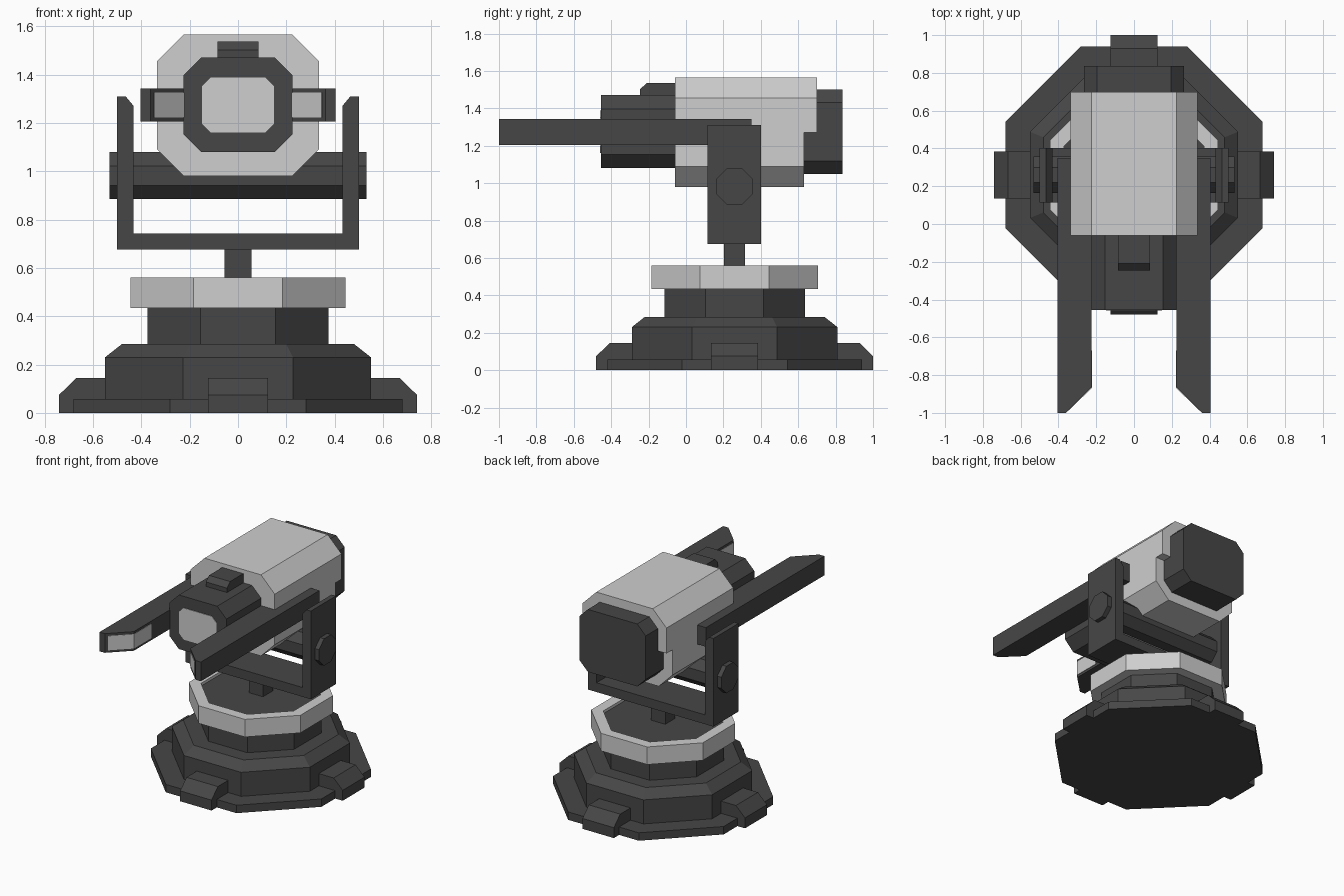
import bpy, bmesh, math

if "Cube" in bpy.data.objects:
    bpy.data.objects.remove(bpy.data.objects["Cube"])

CY = 0.26  # turntable axis in y


def material(name, v):
    m = bpy.data.materials.new(name)
    m.diffuse_color = (v, v, v, 1)
    m.use_nodes = True
    m.node_tree.nodes["Principled BSDF"].inputs["Base Color"].default_value = m.diffuse_color
    return m


DARK = material("dark_grey", 0.062)
LIGHT = material("light_grey", 0.62)


def finish(name, bm, mat):
    bmesh.ops.recalc_face_normals(bm, faces=bm.faces)
    me = bpy.data.meshes.new(name)
    bm.to_mesh(me)
    bm.free()
    me.materials.append(mat)
    ob = bpy.data.objects.new(name, me)
    bpy.context.collection.objects.link(ob)
    return ob


def prism_bm(pts, axis, lo, hi):
    """Extrude a 2D outline along an axis (x: y,z  y: x,z  z: x,y)."""
    place = {"x": lambda a, b, t: (t, a, b),
             "y": lambda a, b, t: (a, t, b),
             "z": lambda a, b, t: (a, b, t)}[axis]
    bm = bmesh.new()
    r = [[bm.verts.new(place(a, b, t)) for a, b in pts] for t in (lo, hi)]
    n = len(pts)
    bm.faces.new(r[0])
    bm.faces.new(r[1])
    for i in range(n):
        j = (i + 1) % n
        bm.faces.new((r[0][i], r[0][j], r[1][j], r[1][i]))
    return bm


def prism(name, pts, axis, lo, hi, mat=DARK):
    return finish(name, prism_bm(pts, axis, lo, hi), mat)


def chamfered(w, z0, z1, c):
    """Rectangle of half width w with cut corners."""
    return [(-w + c, z0), (w - c, z0), (w, z0 + c), (w, z1 - c),
            (w - c, z1), (-w + c, z1), (-w, z1 - c), (-w, z0 + c)]


def octagon(apothem, cx, cy):
    r = apothem / math.cos(math.pi / 8)
    return [(cx + r * math.cos((i + .5) * math.pi / 4),
             cy + r * math.sin((i + .5) * math.pi / 4)) for i in range(8)]


def lathe(name, profile, mat, ring=False):
    """Eight-sided stack from (apothem, z) pairs; ring closes onto itself."""
    bm = bmesh.new()
    loops = [[bm.verts.new((x, y, z)) for x, y in octagon(a, 0, CY)]
             for a, z in profile]
    pairs = list(zip(loops, loops[1:]))
    if ring:
        pairs.append((loops[-1], loops[0]))
    else:
        bm.faces.new(loops[0])
        bm.faces.new(loops[-1])
    for p, q in pairs:
        for i in range(8):
            j = (i + 1) % 8
            bm.faces.new((p[i], p[j], q[j], q[i]))
    return finish(name, bm, mat)


# Stepped octagonal base and turntable
lathe("base", [(.68, 0), (.68, .057), (.55, .057), (.55, .23), (.48, .285),
               (.375, .285), (.375, .54)], DARK)
lathe("turntable_ring", [(.445, .433), (.445, .56), (.37, .56), (.37, .433)],
      LIGHT, ring=True)

# Four lugs around the base
lug = [(.5, 0), (.74, 0), (.74, .075), (.668, .145), (.5, .145)]
for k in range(4):
    ob = prism("base_lug", lug, "y", -.125, .125)
    ob.rotation_euler.z = k * math.pi / 2
    ob.location.y = CY

# Post, fork and pivot
prism("post", [(-.056, .54), (.056, .54), (.056, .70), (-.056, .70)],
      "y", CY - .056, CY + .056)
right = [(.5, .675), (.5, 1.31), (.465, 1.31), (.432, 1.27), (.432, .742)]
prism("fork", right + [(-x, z) for x, z in reversed(right)],
      "y", .115, .402)
prism("pivot_bar", octagon(.097, CY, .982), "x", -.532, .532)

# Main housing: stepped side outline with bevelled long edges
side = [(-.06, .98), (.632, .98), (.632, 1.272), (.70, 1.272),
        (.70, 1.565), (-.06, 1.565)]
bm = prism_bm(side, "x", -.335, .335)
long_edges = [e for e in bm.edges
              if abs(e.verts[0].co.y - e.verts[1].co.y) > .5]
bmesh.ops.bevel(bm, geom=long_edges, offset=.11, segments=1, affect="EDGES")
finish("housing", bm, LIGHT)

# Rear cap, front barrel, lens and sight
prism("rear_cap", chamfered(.265, 1.05, 1.5, .068), "y", .60, .837)
prism("barrel", chamfered(.226, 1.08, 1.47, .073), "y", -.455, -.04)
prism("lens", chamfered(.148, 1.16, 1.388, .036), "y", -.459, -.45, LIGHT)
prism("sight", [(-.245, 1.46), (-.245, 1.502), (-.21, 1.536), (-.04, 1.536),
                (-.04, 1.46)], "x", -.084, .084)

# Side prongs with light strips wrapping the angled tip
for s in (-1, 1):
    prong = [(.404, -1), (.362, -1), (.225, -.865), (.225, .35), (.404, .35)]
    prism("prong", [(s * x, y) for x, y in prong], "z", 1.205, 1.343)
    strip = [(.345, -.987), (.222, -.866), (.222, -.67), (.228, -.67),
             (.228, -.863), (.349, -.982)]
    prism("prong_strip", [(s * x, y) for x, y in strip], "z", 1.222, 1.326, LIGHT)
